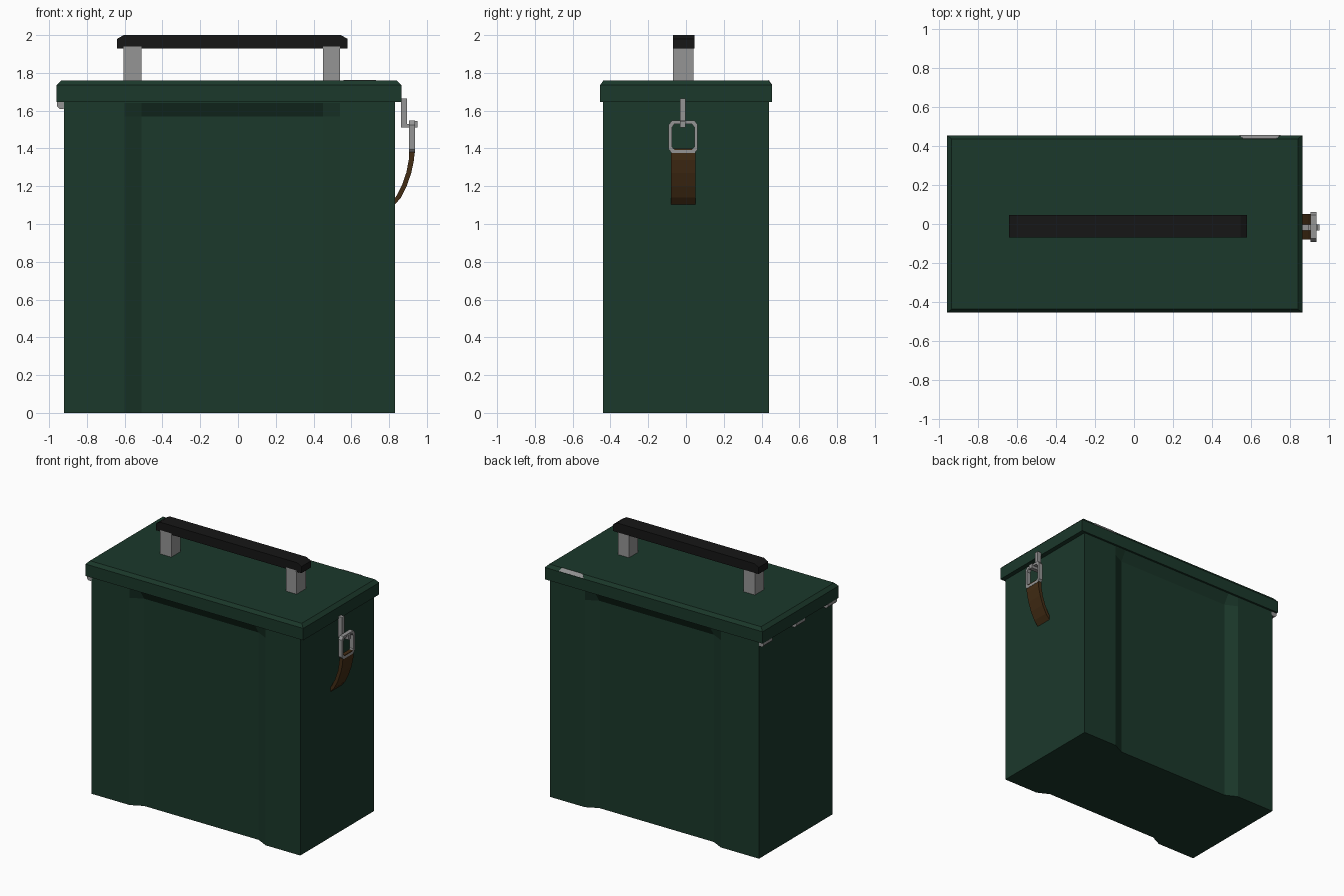
import bpy, bmesh, math
from mathutils import Vector

if "Cube" in bpy.data.objects:
    bpy.data.objects.remove(bpy.data.objects["Cube"])


def material(name, rgb):
    m = bpy.data.materials.new(name)
    m.diffuse_color = (*rgb, 1)
    m.use_nodes = True
    m.node_tree.nodes["Principled BSDF"].inputs["Base Color"].default_value = m.diffuse_color
    return m


GREEN = material("dark_green", (0.011, 0.04, 0.024))
BLACK = material("black", (0.008, 0.008, 0.008))
BROWN = material("brown_leather", (0.055, 0.025, 0.007))
STEEL = material("steel", (0.3, 0.3, 0.3))


def finish(name, bm, mat):
    bmesh.ops.recalc_face_normals(bm, faces=bm.faces)
    me = bpy.data.meshes.new(name)
    bm.to_mesh(me)
    bm.free()
    ob = bpy.data.objects.new(name, me)
    bpy.context.collection.objects.link(ob)
    me.materials.append(mat)
    return ob


def loft(name, loops, mat, closed=False):
    """Skin equal-length loops of points, capped unless closed into a ring."""
    bm = bmesh.new()
    rings = [[bm.verts.new(p) for p in loop] for loop in loops]
    n = len(rings[0])
    pairs = list(zip(rings, rings[1:])) + ([(rings[-1], rings[0])] if closed else [])
    for a, b in pairs:
        for i in range(n):
            j = (i + 1) % n
            bm.faces.new((a[i], a[j], b[j], b[i]))
    if not closed:
        bm.faces.new(rings[0])
        bm.faces.new(rings[-1])
    return finish(name, bm, mat)


def rect(x0, x1, y0, y1, z):
    return [(x0, y0, z), (x1, y0, z), (x1, y1, z), (x0, y1, z)]


def box(name, x0, x1, y0, y1, z0, z1, mat):
    return loft(name, [rect(x0, x1, y0, y1, z) for z in (z0, z1)], mat)


def extrude_y(name, profile, y0, y1, mat):
    return loft(name, [[(x, y, z) for x, z in profile] for y in (y0, y1)], mat)


# body: plan outline whose wide faces sink into a shallow panel below the rim
def outline(depth, z):
    front = [(-0.92, -0.44), (-0.60, -0.44), (-0.51, -0.44 + depth),
             (0.45, -0.44 + depth), (0.54, -0.44), (0.83, -0.44)]
    return [(x, y, z) for x, y in front] + [(x, -y, z) for x, y in reversed(front)]


loft("body", [outline(0.045, 0), outline(0.045, 1.57), outline(0, 1.64), outline(0, 1.66)], GREEN)

# lid with chamfered top edge
loft("lid", [rect(-0.96, 0.865, -0.455, 0.455, 1.645),
             rect(-0.96, 0.865, -0.455, 0.455, 1.735),
             rect(-0.935, 0.84, -0.437, 0.437, 1.76)], GREEN)

# bare metal patch on the back chamfer of the lid
loft("lid_patch", [[(0.54, 0.4555, 1.738), (0.75, 0.4555, 1.738), (0.73, 0.438, 1.7625), (0.56, 0.438, 1.7625)],
                   [(0.54, 0.452, 1.735), (0.75, 0.452, 1.735), (0.73, 0.434, 1.758), (0.56, 0.434, 1.758)]], STEEL)

# carry handle
for side, x0, x1 in (("left", -0.605, -0.51), ("right", 0.45, 0.54)):
    box("handle_post_" + side, x0, x1, -0.07, 0.04, 1.75, 1.94, STEEL)
extrude_y("handle_grip", [(-0.64, 1.93), (0.58, 1.93), (0.58, 1.98), (0.545, 2.0),
                          (-0.605, 2.0), (-0.64, 1.98)], -0.07, 0.045, BLACK)

# hinge knuckles under the left lid edge
for i, (y0, y1) in enumerate(((-0.44, -0.33), (-0.06, 0.05), (0.335, 0.44))):
    ring = [(-0.935 + 0.026 * math.cos(math.tau * (k + 0.5) / 8),
             1.634 + 0.026 * math.sin(math.tau * (k + 0.5) / 8)) for k in range(8)]
    extrude_y(f"hinge_knuckle_{i + 1}", ring, y0, y1, STEEL)

# latch hook: plate, foot and upturned tip in one profile
extrude_y("latch_hook", [(0.863, 1.665), (0.863, 1.51), (0.95, 1.51), (0.95, 1.545), (0.938, 1.545),
                         (0.938, 1.53), (0.895, 1.53), (0.895, 1.665)], -0.033, -0.003, STEEL)

# latch loop: rounded rectangular wire frame
C = [(-0.092, 1.395), (-0.092, 1.525), (-0.075, 1.548), (0.045, 1.548),
     (0.062, 1.525), (0.062, 1.395), (0.045, 1.375), (-0.075, 1.375)]
mid = Vector((-0.015, 1.4615))
half = Vector((0.077, 0.0865))
loops = []
for y, z in C:
    iy = mid.x + (y - mid.x) * (half.x - 0.018) / half.x
    iz = mid.y + (z - mid.y) * (half.y - 0.018) / half.y
    loops.append([(0.905, y, z), (0.936, y, z), (0.936, iy, iz), (0.905, iy, iz)])
loft("latch_loop", loops, STEEL, closed=True)

# curved leather strap
outer = [(0.936, 1.40), (0.932, 1.34), (0.917, 1.27), (0.893, 1.20), (0.863, 1.14), (0.828, 1.10)]
inner = [(0.822, 1.125), (0.843, 1.155), (0.870, 1.21), (0.892, 1.275), (0.904, 1.34), (0.906, 1.40)]
extrude_y("latch_strap", outer + inner, -0.08, 0.05, BROWN)
